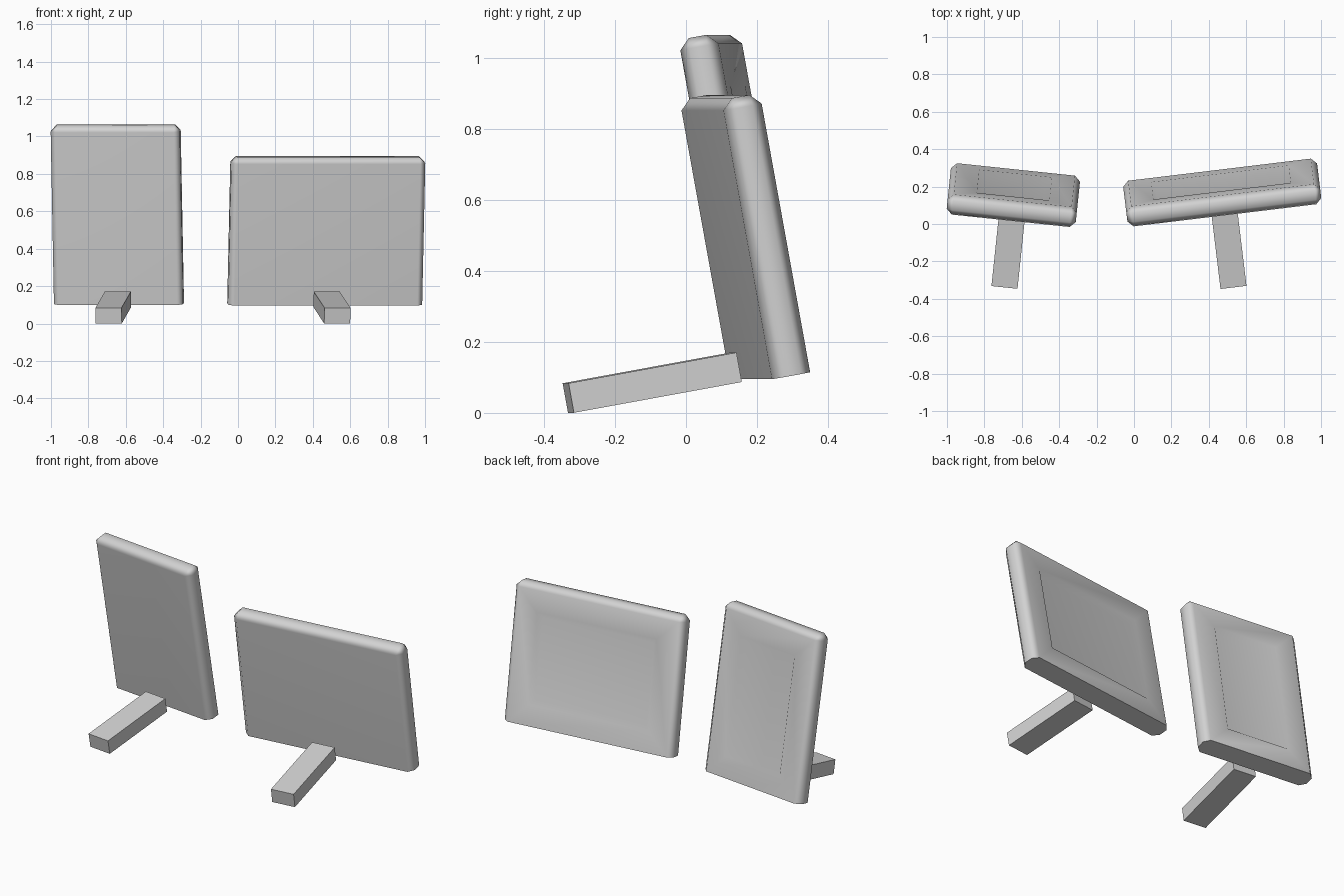
import bpy
import bmesh
from math import radians
from mathutils import Matrix, Vector

cube = bpy.data.objects.get("Cube")
if cube:
    bpy.data.objects.remove(cube)

TILT = radians(10.3)
THICK = 0.11
CHAMFER = 0.03

grey = bpy.data.materials.new("plain_grey")
grey.use_nodes = True
colour = (0.65, 0.65, 0.65, 1)
grey.diffuse_color = colour
grey.node_tree.nodes["Principled BSDF"].inputs["Base Color"].default_value = colour


def box(low, high):
    """New bmesh box spanning two corners."""
    bm = bmesh.new()
    bmesh.ops.create_cube(bm, size=1)
    low, high = Vector(low), Vector(high)
    for v in bm.verts:
        v.co = (low + high) / 2 + v.co * (high - low)
    return bm


def finish(bm, name, place, yaw):
    """Turn and lean the part, then add it to the scene."""
    turn = Matrix.Rotation(yaw, 4, "Z") @ Matrix.Rotation(TILT, 4, "X")
    bm.transform(Matrix.Translation(place) @ turn)
    mesh = bpy.data.meshes.new(name)
    bm.to_mesh(mesh)
    bm.free()
    mesh.materials.append(grey)
    obj = bpy.data.objects.new(name, mesh)
    bpy.context.collection.objects.link(obj)
    return obj


def picture_frame(name, width, height, place, yaw):
    bm = box((-width / 2, 0, 0), (width / 2, THICK, height))

    # Chamfer the sides and top, leaving the bottom square
    edges = [e for e in bm.edges if max(v.co.z for v in e.verts) > height / 2]
    bmesh.ops.bevel(bm, geom=edges, offset=CHAMFER, segments=1,
                    affect="EDGES", clamp_overlap=True)

    # Wide flat border, then sloping walls down to a sunken picture panel
    bm.normal_update()
    panel = max(bm.faces, key=lambda f: f.normal.y)
    bmesh.ops.inset_region(bm, faces=[panel], thickness=0.122, use_even_offset=True)
    bmesh.ops.inset_region(bm, faces=[panel], thickness=0.028, use_even_offset=True)
    for v in panel.verts:
        v.co.y -= 0.025

    # Soft shading everywhere except around the bottom
    bm.normal_update()
    for face in bm.faces:
        face.smooth = True
    bottom = min(bm.faces, key=lambda f: f.calc_center_median().z)
    for edge in bottom.edges:
        edge.smooth = False

    # Large faces stay flat while the chamfers blend
    obj = finish(bm, name, place, yaw)
    weighted = obj.modifiers.new("flat_large_faces", "WEIGHTED_NORMAL")
    weighted.mode = "FACE_AREA"
    weighted.keep_sharp = True


def support_leg(name, place, yaw):
    finish(box((-0.07, 0, -0.0845), (0.07, 0.484, 0)), name, place, yaw)


# Wide frame and its leg
picture_frame("wide_frame", 1.044, 0.799, (0.47, 0.183, 0.095), radians(6.9))
support_leg("wide_frame_leg", (0.532, -0.339, 0.0835), radians(6.9))

# Tall frame and its leg
picture_frame("tall_frame", 0.694, 0.968, (-0.642, 0.184, 0.098), radians(-6))
support_leg("tall_frame_leg", (-0.6925, -0.339, 0.0835), radians(-6))
